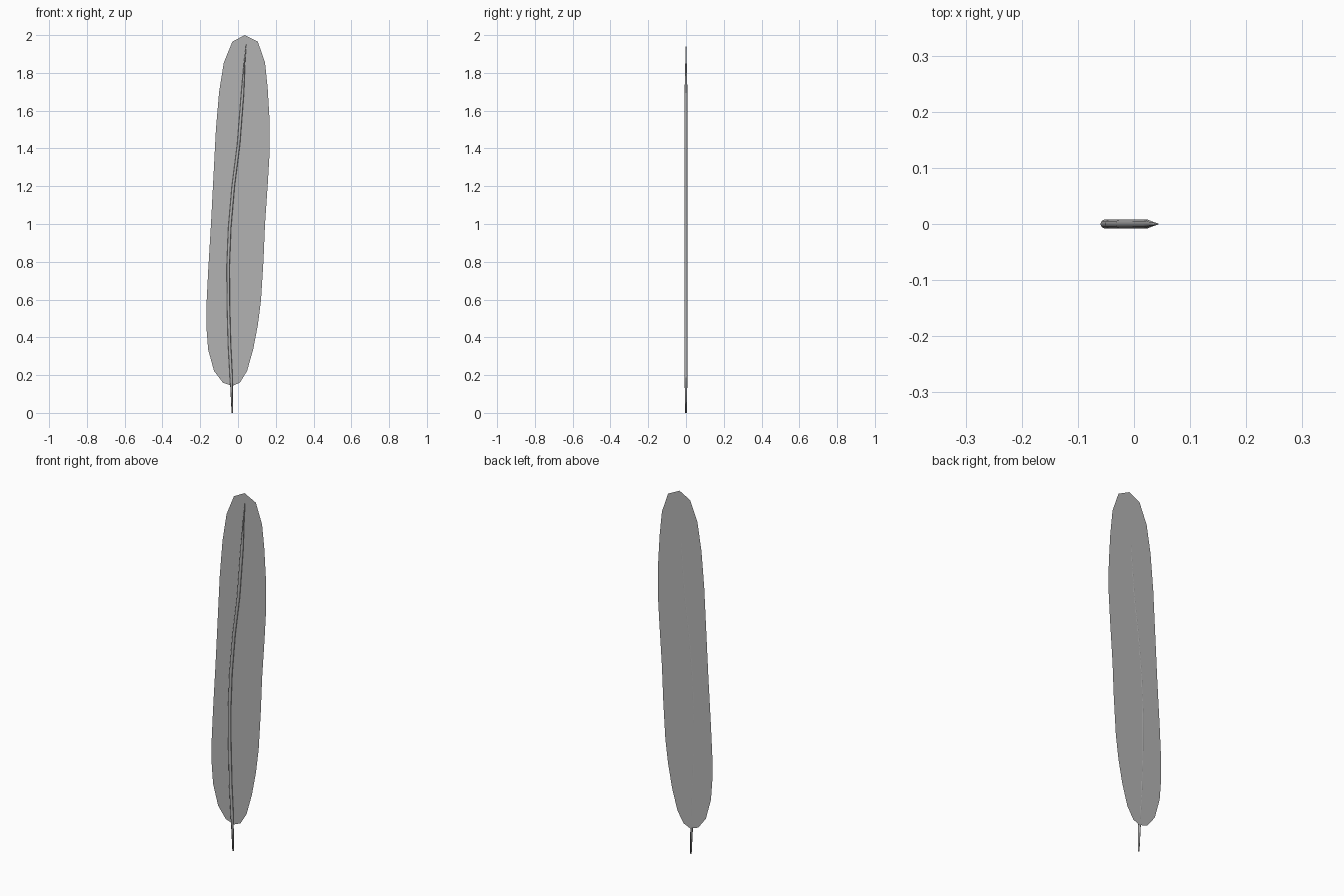
import bpy, bmesh
from math import sin, cos, tau

if "Cube" in bpy.data.objects:
    bpy.data.objects.remove(bpy.data.objects["Cube"])

GREY = bpy.data.materials.new("feather_grey")
GREY.diffuse_color = (0.45, 0.45, 0.45, 1)
GREY.use_nodes = True
GREY.node_tree.nodes["Principled BSDF"].inputs["Base Color"].default_value = GREY.diffuse_color


def add_object(name, bm, smooth=False):
    for f in bm.faces:
        f.smooth = smooth
    mesh = bpy.data.meshes.new(name)
    bm.to_mesh(mesh)
    bm.free()
    mesh.materials.append(GREY)
    ob = bpy.data.objects.new(name, mesh)
    bpy.context.collection.objects.link(ob)
    return ob


# vane: flat sheet lying near the back of the shaft; outline as (x, z)
OUTLINE = [
    (0.035, 2.0), (-0.03, 1.965), (-0.075, 1.855), (-0.10, 1.70),
    (-0.117, 1.50), (-0.13, 1.25), (-0.143, 1.0), (-0.158, 0.75),
    (-0.168, 0.55), (-0.167, 0.45), (-0.158, 0.335), (-0.127, 0.222),
    (-0.08, 0.16), (-0.03, 0.143), (0.01, 0.16), (0.048, 0.222),
    (0.08, 0.335), (0.105, 0.465), (0.122, 0.60), (0.135, 0.81),
    (0.143, 1.0), (0.158, 1.22), (0.168, 1.39), (0.167, 1.55),
    (0.157, 1.72), (0.143, 1.855), (0.105, 1.965),
]
bm = bmesh.new()
bm.faces.new([bm.verts.new((x, 0.007, z)) for x, z in OUTLINE])
bmesh.ops.triangulate(bm, faces=bm.faces[:])
bm.normal_update()
for f in bm.faces:
    if f.normal.y > 0:
        f.normal_flip()
add_object("feather_vane", bm)

# shaft: tapering curved quill; path as (x, z, radius)
PATH = [
    (-0.030, 0.0, 0.004), (-0.036, 0.19, 0.0078), (-0.045, 0.36, 0.008),
    (-0.051, 0.58, 0.008), (-0.052, 0.78, 0.008), (-0.044, 0.98, 0.008),
    (-0.025, 1.20, 0.008), (0.003, 1.42, 0.008), (0.024, 1.69, 0.0078),
    (0.034, 1.85, 0.004), (0.043, 1.95, 0.001),
]
SIDES = 8
bm = bmesh.new()
rings = [[bm.verts.new((x + r * cos(tau * i / SIDES), r * sin(tau * i / SIDES), z))
          for i in range(SIDES)] for x, z, r in PATH]
for a, b in zip(rings, rings[1:]):
    for i in range(SIDES):
        j = (i + 1) % SIDES
        bm.faces.new((a[i], a[j], b[j], b[i]))
bm.faces.new(rings[0][::-1])
bm.faces.new(rings[-1])
add_object("feather_shaft", bm, smooth=True)
